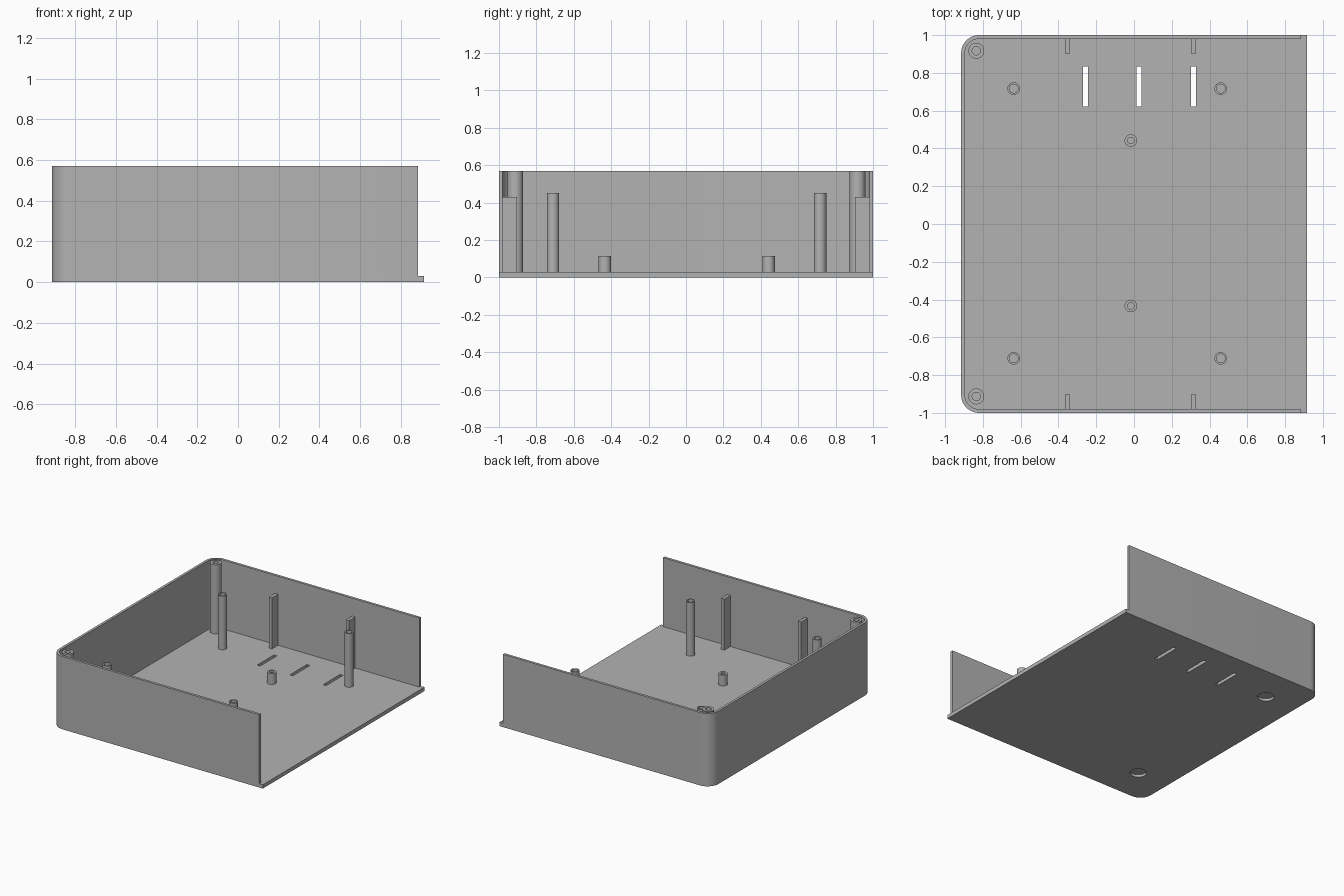
import bpy, bmesh, math

if "Cube" in bpy.data.objects:
    bpy.data.objects.remove(bpy.data.objects["Cube"])

mat = bpy.data.materials.new("plain grey")
mat.diffuse_color = (0.45, 0.45, 0.45, 1)
mat.use_nodes = True
mat.node_tree.nodes["Principled BSDF"].inputs["Base Color"].default_value = mat.diffuse_color

X0, X1, XW = -0.915, 0.915, 0.884   # closed end, floor lip, end of side walls
FLOOR, TOP, WALL, RAD = 0.03, 0.57, 0.02, 0.095


def finish(bm, name, smooth=True):
    bmesh.ops.recalc_face_normals(bm, faces=bm.faces)
    me = bpy.data.meshes.new(name)
    bm.to_mesh(me)
    bm.free()
    me.materials.append(mat)
    ob = bpy.data.objects.new(name, me)
    bpy.context.collection.objects.link(ob)
    if smooth:
        bpy.ops.object.select_all(action='DESELECT')
        bpy.context.view_layer.objects.active = ob
        ob.select_set(True)
        bpy.ops.object.shade_smooth_by_angle(angle=math.radians(30))
    return ob


def prism(name, outline, z0, z1, smooth=True):
    bm = bmesh.new()
    face = bm.faces.new([bm.verts.new((x, y, z0)) for x, y in outline])
    ext = bmesh.ops.extrude_face_region(bm, geom=[face])
    for v in ext["geom"]:
        if isinstance(v, bmesh.types.BMVert):
            v.co.z = z1
    return finish(bm, name, smooth)


def rect(xa, xb, ya, yb):
    return [(xa, ya), (xb, ya), (xb, yb), (xa, yb)]


def circle(cx, cy, r, n=40):
    return [(cx + r * math.cos(2 * math.pi * i / n),
             cy + r * math.sin(2 * math.pi * i / n)) for i in range(n)]


def u_path(inset, xe, n=12):
    """Open U with two rounded corners, from the front lip round to the back."""
    cx, cy, r = X0 + RAD, 1 - RAD, RAD - inset
    arc = [math.pi / 2 * i / n for i in range(n + 1)]
    front = [(cx - r * math.sin(a), -cy - r * math.cos(a)) for a in arc]
    back = [(x, -y) for x, y in reversed(front)]
    return [(xe, -1 + inset)] + front + back + [(xe, 1 - inset)]


def tube(name, x, y, r, hole, top, n=32):
    """Round post with a blind screw hole, standing on the floor."""
    bm = bmesh.new()
    rings = [[bm.verts.new((px, py, z)) for px, py in circle(x, y, rr, n)]
             for rr, z in ((r, FLOOR), (r, top), (hole, top), (hole, FLOOR + 0.002))]
    for a, b in zip(rings, rings[1:]):
        for i in range(n):
            j = (i + 1) % n
            bm.faces.new((a[i], a[j], b[j], b[i]))
    bm.faces.new(rings[0])
    bm.faces.new(rings[-1])
    return finish(bm, name)


def cut(target, cutter):
    mod = target.modifiers.new("cut", 'BOOLEAN')
    mod.operation = 'DIFFERENCE'
    mod.solver = 'EXACT'
    mod.object = cutter
    cutter.hide_render = True
    cutter.hide_set(True)


# Floor plate with vent slots and round foot recesses underneath
floor = prism("floor", u_path(0, X1), 0, FLOOR)
for x in (-0.257, 0.027, 0.315):
    cut(floor, prism("slot_cutter", rect(x - 0.013, x + 0.013, 0.622, 0.833), -0.1, 0.1, False))
for y in (-0.715, 0.715):
    cut(floor, prism("foot_recess_cutter", circle(-0.64, y, 0.06), -0.1, 0.02, False))

# Thin wall around three sides
prism("wall", u_path(0, XW) + u_path(WALL, XW)[::-1], FLOOR, TOP)

for s, side in ((-1, "front"), (1, "back")):
    # Screw posts and standoffs
    tube("corner_post_" + side, -0.835, s * 0.915 + 0.002, 0.042, 0.022, TOP)
    for x in (-0.637, 0.459):
        tube("tall_standoff_" + side, x, s * 0.714 + 0.003, 0.033, 0.023, 0.45)
    tube("short_standoff_" + side, -0.017, s * 0.438 + 0.004, 0.033, 0.017, 0.115)
    # Upright ribs against the side walls
    for x in (-0.352, 0.315):
        ya, yb = sorted((s * 0.903, s * (1 - WALL)))
        prism("rib_" + side, rect(x - 0.013, x + 0.013, ya, yb), FLOOR, 0.43, False)
